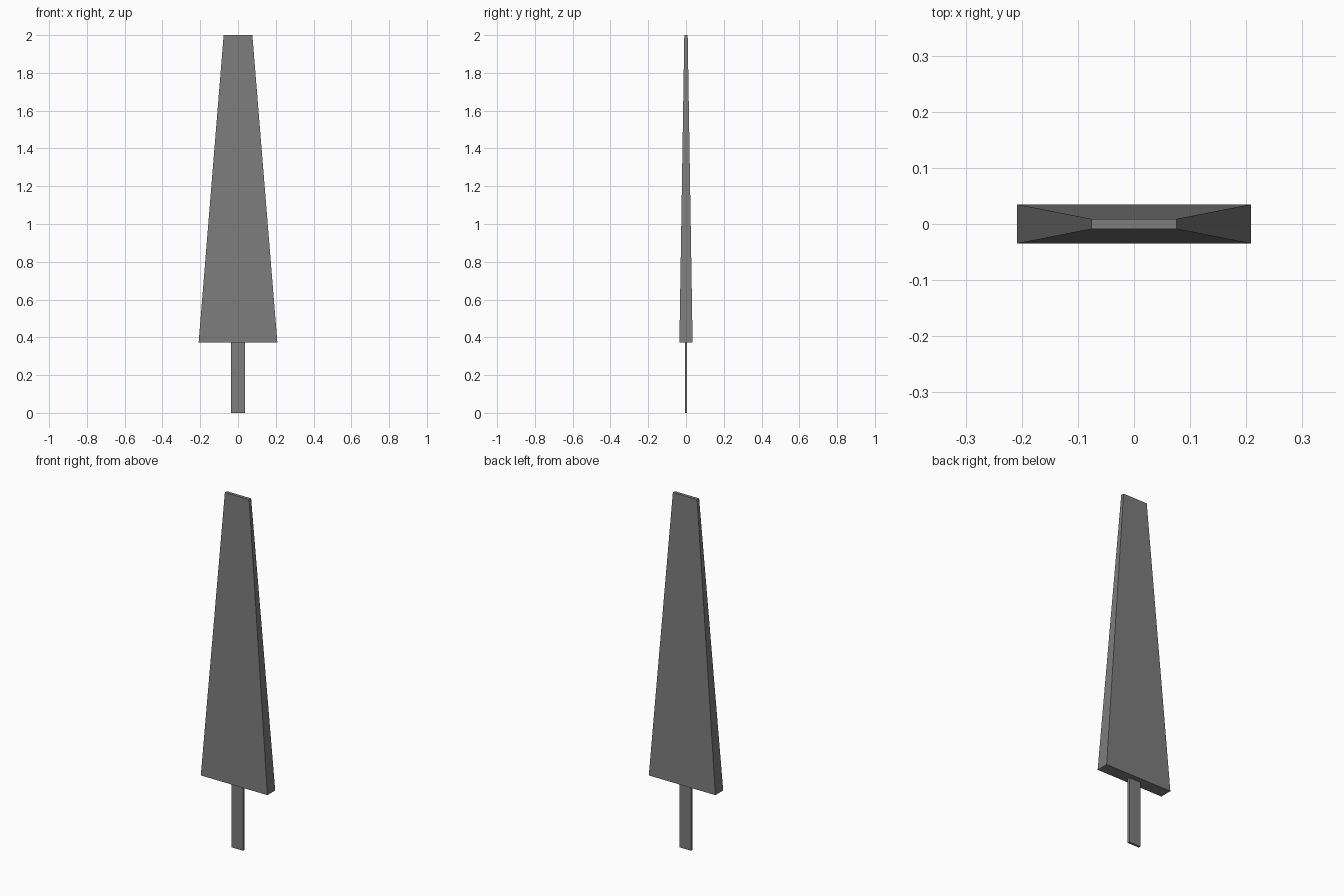
import bpy, bmesh

if "Cube" in bpy.data.objects:
    bpy.data.objects.remove(bpy.data.objects["Cube"])

dark = bpy.data.materials.new("dark_grey")
dark.diffuse_color = (0.205, 0.205, 0.205, 1)
dark.use_nodes = True
dark.node_tree.nodes["Principled BSDF"].inputs["Base Color"].default_value = dark.diffuse_color


def tapered_bar(name, z0, z1, bottom, top):
    """Box from z0 to z1 with (width, depth) given at each end."""
    bm = bmesh.new()
    bmesh.ops.create_cube(bm, size=1.0)
    for v in bm.verts:
        upper = v.co.z > 0
        w, d = top if upper else bottom
        v.co = (v.co.x * w, v.co.y * d, z1 if upper else z0)
    mesh = bpy.data.meshes.new(name)
    bm.to_mesh(mesh)
    bm.free()
    mesh.materials.append(dark)
    obj = bpy.data.objects.new(name, mesh)
    bpy.context.collection.objects.link(obj)
    return obj


# Long tapering slab
tapered_bar("blade", 0.372, 2.0, (0.417, 0.07), (0.152, 0.018))

# Thin flat stem under the slab
tapered_bar("stem", 0.0, 0.373, (0.072, 0.012), (0.072, 0.012))
